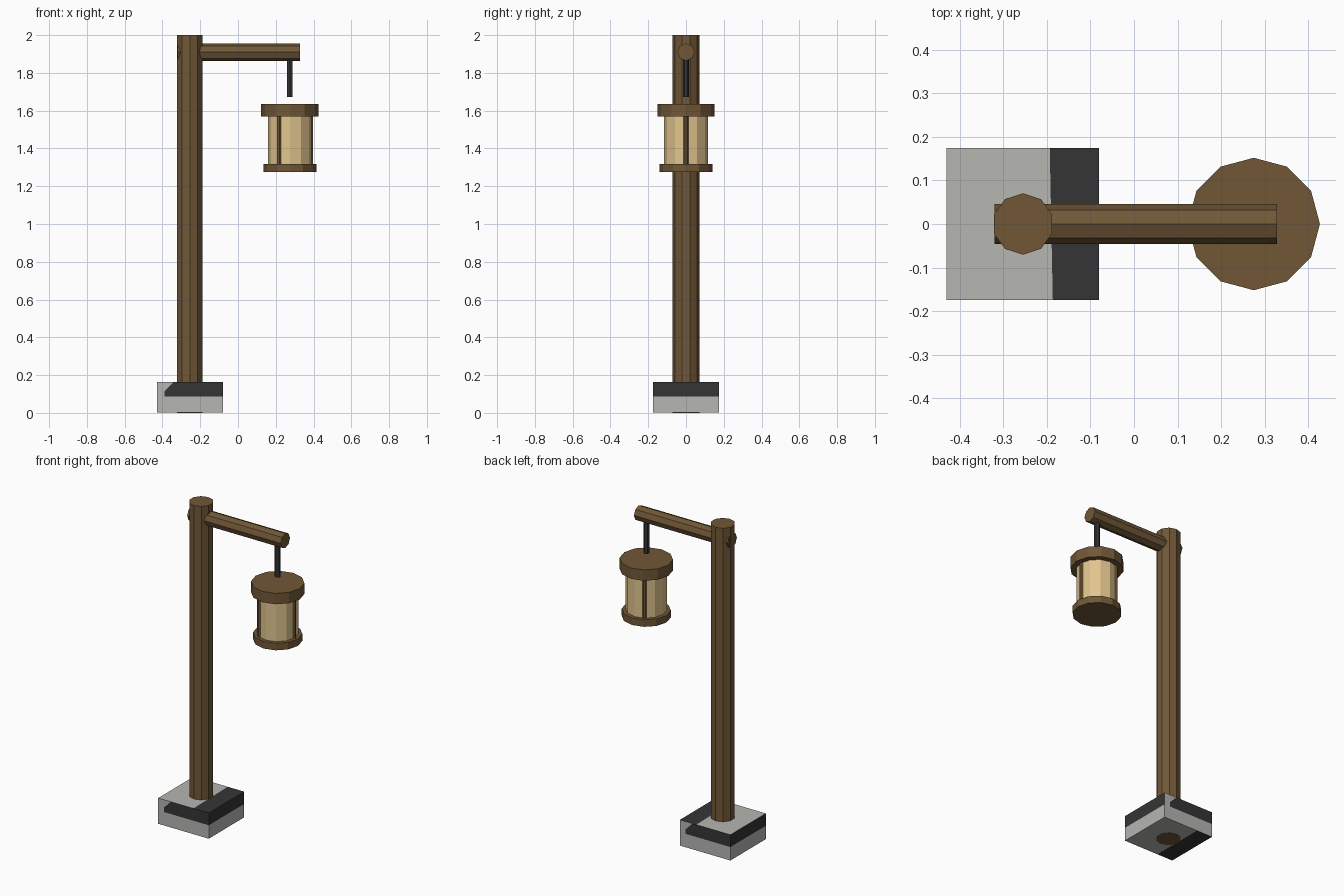
import bpy, bmesh
from math import radians, cos, sin, pi
from mathutils import Vector

cube = bpy.data.objects.get("Cube")
if cube:
    bpy.data.objects.remove(cube, do_unlink=True)


def material(name, srgb):
    rgba = [(c / 255) ** 2.2 for c in srgb] + [1]
    m = bpy.data.materials.new(name)
    m.use_nodes = True
    m.diffuse_color = rgba
    m.node_tree.nodes["Principled BSDF"].inputs["Base Color"].default_value = rgba
    return m


wood = material("brown wood", (112, 88, 58))
stone = material("light stone", (180, 180, 176))
dark_stone = material("dark stone", (56, 56, 56))
iron = material("dark iron", (52, 55, 58))
glass = material("warm glass", (224, 196, 140))


def add_object(name, bm, *mats):
    bmesh.ops.recalc_face_normals(bm, faces=bm.faces)
    mesh = bpy.data.meshes.new(name)
    bm.to_mesh(mesh)
    bm.free()
    for m in mats:
        mesh.materials.append(m)
    obj = bpy.data.objects.new(name, mesh)
    bpy.context.collection.objects.link(obj)
    return obj


def prism(name, sides, radius, start, end, mat):
    """Flat-sided cylinder between two points, one corner on the y axis."""
    start, end = Vector(start), Vector(end)
    bm = bmesh.new()
    bmesh.ops.create_cone(bm, cap_ends=True, segments=sides, radius1=radius,
                          radius2=radius, depth=(end - start).length)
    obj = add_object(name, bm, mat)
    obj.location = (start + end) / 2
    if start.z == end.z:
        obj.rotation_euler.y = radians(90)
    return obj


# Square stone foot, cut along its paint borders
PX, HALF, TOP, BAND = -0.255, 0.175, 0.163, 0.086
bm = bmesh.new()
bmesh.ops.create_cube(bm, size=1)
for v in bm.verts:
    v.co = (PX + v.co.x * 2 * HALF, v.co.y * 2 * HALF, 0.002 if v.co.z < 0 else TOP)


def cut(point, normal):
    bmesh.ops.bisect_plane(bm, geom=bm.verts[:] + bm.edges[:] + bm.faces[:],
                           plane_co=point, plane_no=normal)


cut((0, 0, BAND), (0, 0, 1))
cut((PX + 0.065, 0, 0), (1, 0.02, 0))
cut((PX - 0.065, 0, 0), (1, 0, 0))
for s in (-1, 1):
    cut((PX + s * 0.135, 0, 0), (1, 0, 0))
    cut((PX + s * 0.135, 0, 0.115), (1, 0, s))
bm.normal_update()
for f in bm.faces:
    c, n = f.calc_center_median(), f.normal
    x = c.x - PX
    if n.z > 0.5:
        is_dark = x + 0.02 * c.y > 0.065
    elif n.z < -0.5:
        is_dark = x < -0.065
    else:
        # The band stops short of one slanted end on the front and back
        along = -x * n.y
        chipped = abs(n.y) > 0.5 and (along < -0.135 or along < -0.135 + c.z - 0.115)
        is_dark = c.z > BAND and not chipped
    f.material_index = int(is_dark)
add_object("stone_foot", bm, stone, dark_stone)

# Post and arm
prism("post", 10, 0.0705, (PX, 0, 0), (PX, 0, 2), wood)
prism("arm", 8, 0.046, (-0.32, 0, 1.91), (0.328, 0, 1.91), wood)

# Hanging lantern
LX = 0.275
prism("hanger", 6, 0.017, (LX, 0, 1.672), (LX, 0, 1.9), iron)
prism("lantern_cap", 12, 0.152, (LX, 0, 1.568), (LX, 0, 1.636), wood)
prism("lantern_glass", 12, 0.117, (LX, 0, 1.3), (LX, 0, 1.58), glass)
prism("lantern_base", 12, 0.14, (LX, 0, 1.274), (LX, 0, 1.318), wood)
for i in range(3):
    a = i * 2 * pi / 3
    x, y = LX + 0.112 * cos(a), 0.112 * sin(a)
    prism(f"lantern_bar_{i + 1}", 6, 0.013, (x, y, 1.3), (x, y, 1.58), wood)
